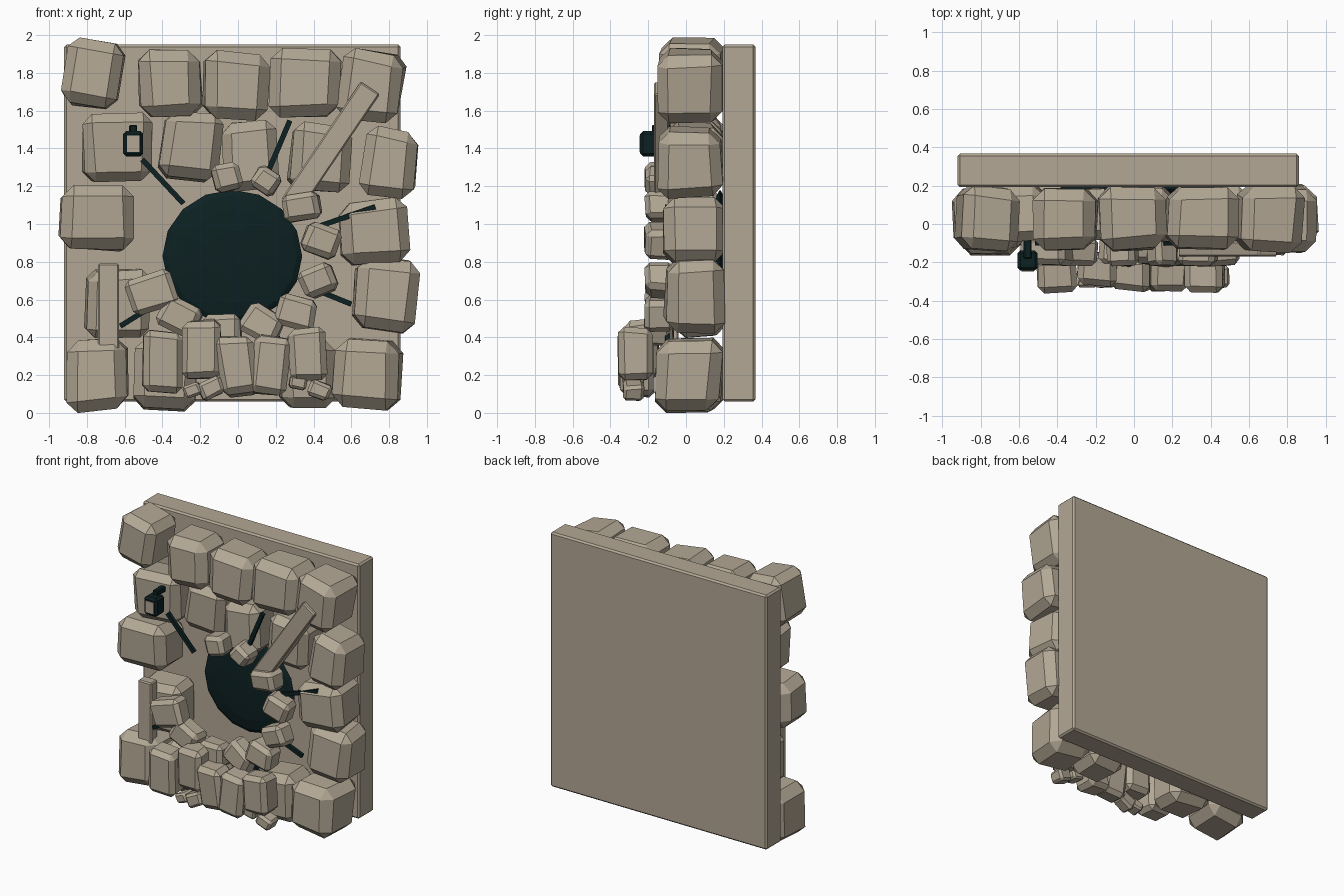
import bpy
import bmesh
import random
from math import atan2, cos, sin, radians, hypot
from mathutils import Matrix, Vector

random.seed(7)

cube = bpy.data.objects.get("Cube")
if cube:
    bpy.data.objects.remove(cube, do_unlink=True)


def make_material(name, color):
    mat = bpy.data.materials.new(name)
    mat.use_nodes = True
    mat.diffuse_color = color
    mat.node_tree.nodes["Principled BSDF"].inputs["Base Color"].default_value = color
    return mat


STONE = make_material("sandy stone", (0.45, 0.39, 0.30, 1))
DARK = make_material("dark teal", (0.004, 0.015, 0.016, 1))


def finish(bm, name, mat, location):
    """Turn a bmesh into a flat shaded object."""
    bmesh.ops.recalc_face_normals(bm, faces=bm.faces)
    mesh = bpy.data.meshes.new(name)
    bm.to_mesh(mesh)
    bm.free()
    mesh.materials.append(mat)
    obj = bpy.data.objects.new(name, mesh)
    obj.location = location
    bpy.context.collection.objects.link(obj)
    return obj


def block(name, location, size, mat=STONE, bevel=0.0, tilt=0.0, yaw=0.0, rough=0.0):
    """Chamfered box; rough pulls each corner inward by a random share."""
    bm = bmesh.new()
    bmesh.ops.create_cube(bm, size=1)
    for v in bm.verts:
        v.co = Vector(c * s * (1 - random.uniform(0, rough)) for c, s in zip(v.co, size))
    if bevel:
        bmesh.ops.bevel(bm, geom=bm.edges[:], offset=bevel, segments=1,
                        affect='EDGES', clamp_overlap=True)
    turn = Matrix.Rotation(tilt, 3, 'Y') @ Matrix.Rotation(yaw, 3, 'Z')
    bmesh.ops.transform(bm, matrix=turn, verts=bm.verts)
    return finish(bm, name, mat, location)


def stone(name, location, size, tilt=None):
    """Rough hewn stone; tilt in degrees, clockwise from the front."""
    if tilt is None:
        tilt = random.uniform(-5, 5)
    return block(name, location, size, bevel=min(size) * 0.17, tilt=radians(tilt),
                 yaw=random.uniform(-0.08, 0.08), rough=0.2)


def stone_row(name, z, height, front, stones):
    """Wall stones sharing a level; each entry is x, z shift, width, tilt."""
    back = 0.21
    for x, shift, width, tilt in stones:
        stone(name, (x, (front + back) / 2, z + shift),
              (width, back - front, height), tilt)


def bar(name, start, end, y, width, depth, mat, bevel=0.0):
    """Straight bar between two x, z points."""
    dx, dz = end[0] - start[0], end[1] - start[1]
    middle = ((start[0] + end[0]) / 2, y, (start[1] + end[1]) / 2)
    return block(name, middle, (hypot(dx, dz), depth, width), mat, bevel, -atan2(dz, dx))


# Backing slab
block("back_slab", (-0.03, 0.28, 1.005), (1.78, 0.175, 1.89), bevel=0.012)

# Large wall stones, from top to bottom
stone_row("top_stone", 1.75, 0.40, -0.15, [
    (-0.76, 0.05, 0.32, 9), (-0.36, 0, 0.37, -3), (0, -0.02, 0.37, 2),
    (0.36, 0, 0.40, 0), (0.71, -0.02, 0.34, 7)])
stone_row("upper_stone", 1.35, 0.39, -0.16, [
    (0.80, -0.02, 0.33, 8)])
stone_row("upper_stone", 1.38, 0.39, -0.10, [
    (-0.64, 0.02, 0.41, -2), (-0.25, 0.03, 0.34, 5), (0.06, -0.02, 0.33, -4),
    (0.44, -0.03, 0.34, 6)])
stone_row("middle_stone", 1.0, 0.38, -0.14, [
    (-0.75, 0.03, 0.43, 2), (0.72, -0.04, 0.38, -4)])
stone_row("lower_stone", 0.62, 0.41, -0.13, [(0.785, 0, 0.37, 3)])
stone_row("lower_stone", 0.58, 0.38, -0.06, [(-0.645, 0, 0.37, 0)])
stone_row("base_stone", 0.2, 0.40, -0.18, [
    (-0.74, 0, 0.36, -3), (0.69, 0.01, 0.37, 5)])
stone_row("base_stone", 0.2, 0.39, -0.13, [
    (-0.38, 0, 0.36, 4), (0.36, 0, 0.33, -3)])

# Dark opening in the wall, a shallow faceted dome
bm = bmesh.new()
bmesh.ops.create_uvsphere(bm, u_segments=16, v_segments=8, radius=0.37)
flatten = Matrix.Diagonal((1, 0.12, 0.95)) @ Matrix.Rotation(radians(90), 3, 'X')
bmesh.ops.transform(bm, matrix=flatten, verts=bm.verts)
finish(bm, "hole", DARK, (-0.03, 0.18, 0.83))

# Cracks radiating from the opening: angle, inner and outer distance
for angle, inner, outer in [(133, 0.38, 0.70), (67, 0.42, 0.78), (19, 0.42, 0.80),
                            (-22, 0.42, 0.68), (212, 0.42, 0.70), (-61, 0.45, 0.82)]:
    c, s = cos(radians(angle)), sin(radians(angle))
    ends = [(-0.03 + c * r, 0.83 + s * r) for r in (inner, outer)]
    bar("crack", ends[0], ends[1], -0.10, 0.028, 0.024, DARK)

# Broken stones around the rim: x, z, width, height, tilt
for x, z, w, h, tilt in [(-0.06, 1.25, 0.16, 0.16, -15), (0.15, 1.23, 0.16, 0.14, 35),
                         (0.34, 1.09, 0.21, 0.16, -8), (0.44, 0.91, 0.21, 0.18, 20),
                         (0.43, 0.70, 0.21, 0.17, -22), (0.31, 0.53, 0.23, 0.18, 15),
                         (0.13, 0.47, 0.23, 0.19, 30), (-0.08, 0.44, 0.22, 0.18, 0),
                         (-0.31, 0.51, 0.23, 0.19, 25), (-0.46, 0.64, 0.27, 0.22, -18)]:
    stone("rim_stone", (x, -0.14, z), (w, 0.17, h), tilt)

# Upright fallen blocks at the foot
for x, y, z, h, tilt in [(-0.40, -0.27, 0.27, 0.35, 0), (-0.19, -0.23, 0.34, 0.35, 0),
                         (0, -0.26, 0.25, 0.35, -8), (0.17, -0.26, 0.25, 0.35, 9),
                         (0.37, -0.27, 0.31, 0.30, -4)]:
    stone("fallen_block", (x, y, z), (0.22, 0.19, h), tilt)

# Pebbles
for x, z, w, tilt in [(-0.24, 0.12, 0.10, -20), (-0.14, 0.13, 0.14, -25),
                      (0.43, 0.12, 0.13, 20), (0.32, 0.16, 0.10, 10)]:
    stone("pebble", (x, -0.28, z), (w, 0.12, w * 0.75), tilt)

# Loose planks
bar("leaning_plank", (0.28, 1.10), (0.70, 1.72), -0.13, 0.12, 0.08, STONE, 0.008)
bar("upright_plank", (-0.685, 0.06), (-0.685, 0.79), -0.08, 0.11, 0.08, STONE, 0.008)

# Lantern with a pale pane and a wall hook
block("lantern_body", (-0.555, -0.19, 1.425), (0.105, 0.105, 0.135), DARK, 0.015)
block("lantern_pane", (-0.555, -0.243, 1.425), (0.066, 0.008, 0.085), STONE)
block("lantern_hook", (-0.555, -0.13, 1.505), (0.042, 0.10, 0.04), DARK, 0.006)
